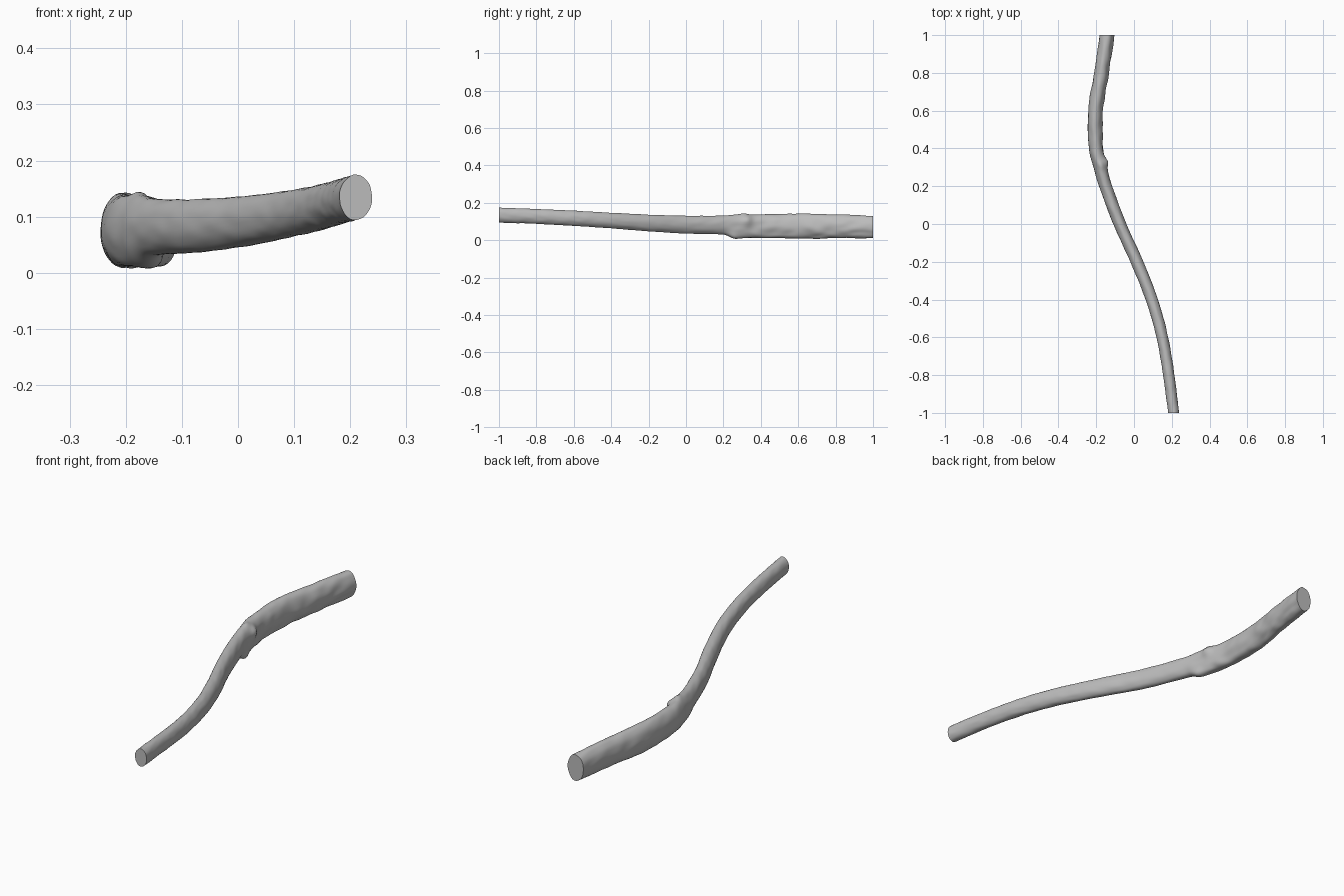
import bpy
import bmesh
from math import sin, cos, pi, exp, hypot
from mathutils import Vector, noise

if "Cube" in bpy.data.objects:
    bpy.data.objects.remove(bpy.data.objects["Cube"], do_unlink=True)

SIDES, RINGS = 40, 200

# Centre line and girth: y, x, bottom z, top z, half width
STATIONS = [
    (-1.0, .21, .094, .175, .029),
    (-.8, .184, .088, .167, .03),
    (-.6, .15, .077, .158, .031),
    (-.4, .094, .064, .147, .033),
    (-.2, .015, .048, .137, .035),
    (0, -.075, .036, .131, .035),
    (.2, -.15, .03, .132, .035),
    (.27, -.17, .012, .138, .036),
    (.4, -.2, .012, .138, .038),
    (.6, -.204, .01, .142, .039),
    (.8, -.172, .011, .138, .039),
    (1.0, -.143, .013, .13, .039),
]

# Knots on the inner side: y, angle, spread along, spread around, height
KNOTS = [
    (.33, .5, .025, .5, .016),
    (.26, -1.0, .03, .45, .012),
    (.31, 1.4, .022, .35, .007),
    (.38, -.7, .03, .4, .007),
]


def station_at(y):
    """Smooth interpolation through the stations."""
    i = 0
    while i < len(STATIONS) - 2 and y > STATIONS[i + 1][0]:
        i += 1
    p = [STATIONS[max(0, min(len(STATIONS) - 1, i + k))] for k in (-1, 0, 1, 2)]
    step = p[2][0] - p[1][0]
    t = (y - p[1][0]) / step
    out = []
    for k in range(1, 5):
        m1 = (p[2][k] - p[0][k]) / (p[2][0] - p[0][0]) * step
        m2 = (p[3][k] - p[1][k]) / (p[3][0] - p[1][0]) * step
        a, b = p[1][k], p[2][k]
        out.append(a + m1 * t + (3 * (b - a) - 2 * m1 - m2) * t ** 2
                   + (2 * (a - b) + m1 + m2) * t ** 3)
    return out


def bark(y, angle):
    """Outward offset: faint ripples, ragged inner bark at the thick end, knots."""
    around = Vector((cos(angle), y * 9, sin(angle)))
    offset = .0015 * noise.noise(around * 2)
    thick = max(0, min(1, (y - .2) / .08))
    inner = .35 + .65 * max(0, cos(angle + .4))
    offset += .006 * thick * inner * noise.noise(around * 1.6 + Vector((3, 1, 7)))
    for ky, ka, along, spread, height in KNOTS:
        offset += height * exp(-((y - ky) / along) ** 2 - ((angle - ka) / spread) ** 2)
    return offset


# Branch: rings swept along the bend, closed by flat sawn ends
bm = bmesh.new()
rings = []
for i in range(RINGS + 1):
    y = -1 + 2 * i / RINGS
    x, low, high, half = station_at(y)
    mid, tall = (low + high) / 2, (high - low) / 2
    ring = []
    for j in range(SIDES):
        a = -pi + 2 * pi * j / SIDES
        direction = Vector((cos(a) / half, sin(a) / tall)).normalized()
        d = bark(y, a)
        ring.append(bm.verts.new((x + half * cos(a) + d * direction.x, y,
                                  max(0, mid + tall * sin(a) + d * direction.y))))
    rings.append(ring)
for lower, upper in zip(rings, rings[1:]):
    for j in range(SIDES):
        k = (j + 1) % SIDES
        bm.faces.new((lower[j], lower[k], upper[k], upper[j]))
bm.faces.new(rings[0])
bm.faces.new(rings[-1])
bmesh.ops.recalc_face_normals(bm, faces=bm.faces)
mesh = bpy.data.meshes.new("branch")
bm.to_mesh(mesh)
bm.free()

# Material
wood = bpy.data.materials.new("plain grey")
wood.use_nodes = True
colour = (.5, .5, .5, 1)
wood.diffuse_color = colour
wood.node_tree.nodes["Principled BSDF"].inputs["Base Color"].default_value = colour
mesh.materials.append(wood)

branch = bpy.data.objects.new("branch", mesh)
bpy.context.collection.objects.link(branch)
bpy.context.view_layer.objects.active = branch
branch.select_set(True)
bpy.ops.object.shade_smooth_by_angle(angle=.7)
